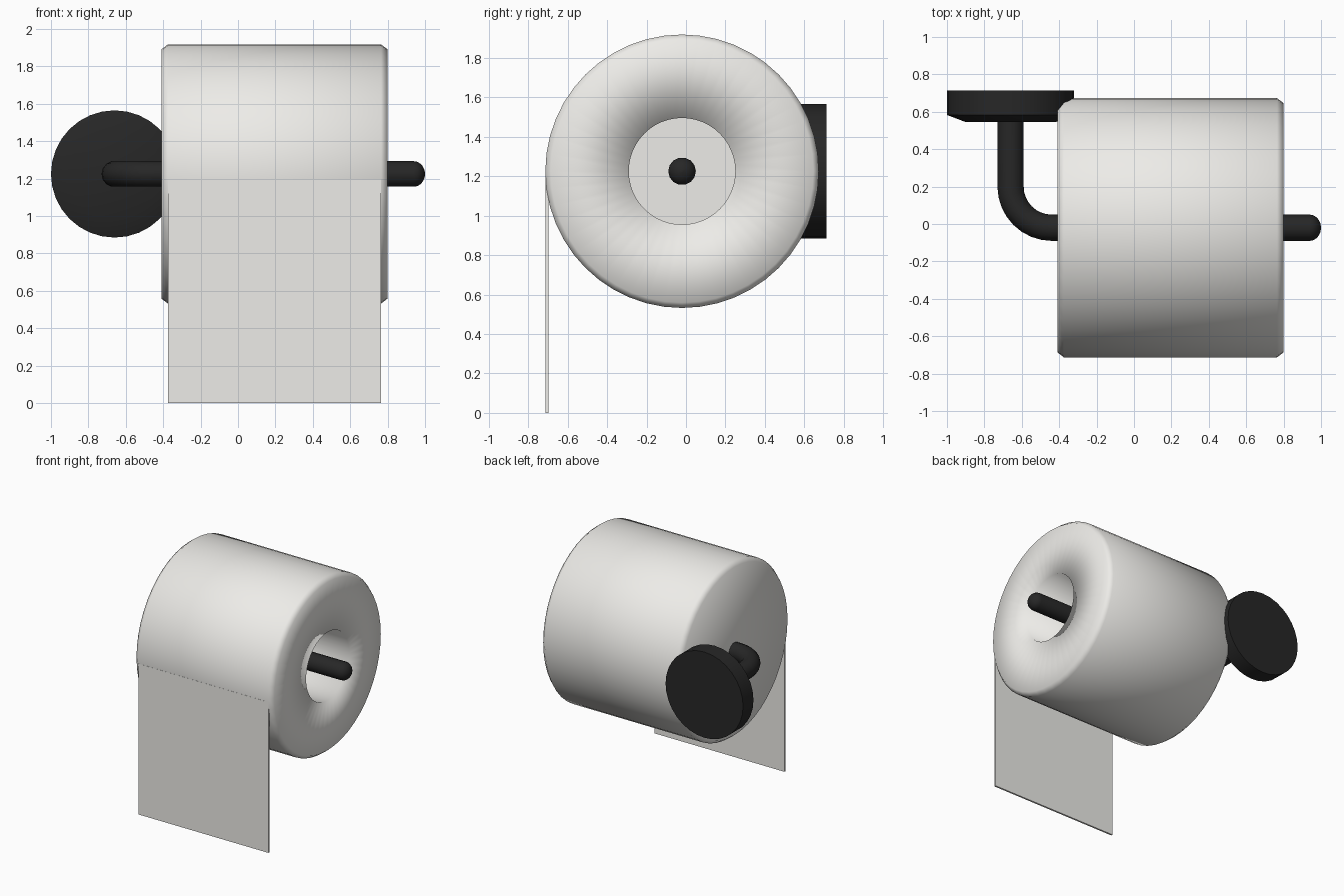
import bpy, bmesh
from math import pi, sin, cos, radians
from mathutils import Matrix

if "Cube" in bpy.data.objects:
    bpy.data.objects.remove(bpy.data.objects["Cube"])

CY, CZ = -0.02, 1.225          # shared axis of roll and rod


def material(name, rgb):
    m = bpy.data.materials.new(name)
    m.diffuse_color = (*rgb, 1)
    m.use_nodes = True
    m.node_tree.nodes["Principled BSDF"].inputs["Base Color"].default_value = m.diffuse_color
    return m


paper_mat = material("paper_white", (0.85, 0.84, 0.81))
black_mat = material("matte_black", (0.02, 0.02, 0.02))


def activate(ob):
    bpy.ops.object.select_all(action='DESELECT')
    ob.select_set(True)
    bpy.context.view_layer.objects.active = ob


def lathe(name, profile, sides, matrix, mat, sharp_last=False):
    """Revolve (height, radius) pairs about local z and cap both ends."""
    bm = bmesh.new()
    rings = [[bm.verts.new((r * cos(2 * pi * i / sides), r * sin(2 * pi * i / sides), h))
              for i in range(sides)] for h, r in profile]
    for a, b in zip(rings, rings[1:]):
        for i in range(sides):
            j = (i + 1) % sides
            bm.faces.new((a[i], a[j], b[j], b[i]))
    bm.faces.new(rings[0][::-1])
    end = bm.faces.new(rings[-1])
    for f in bm.faces:
        f.smooth = True
    if sharp_last:
        for e in end.edges:
            e.smooth = False
    bmesh.ops.recalc_face_normals(bm, faces=bm.faces)
    bm.transform(matrix)
    me = bpy.data.meshes.new(name)
    bm.to_mesh(me)
    bm.free()
    ob = bpy.data.objects.new(name, me)
    bpy.context.collection.objects.link(ob)
    me.materials.append(mat)
    return ob


# Paper roll: chamfered ends, closed left side, deep core hole open on the right
R, HOLE = 0.693, 0.27
lathe("paper_roll",
      [(-0.41, R - 0.027), (-0.375, R), (0.765, R), (0.80, R - 0.027),
       (0.80, HOLE), (-0.40, HOLE)],
      48, Matrix.Translation((0, CY, CZ)) @ Matrix.Rotation(pi / 2, 4, 'Y'),
      paper_mat, sharp_last=True)

# Hanging sheet, tangent to the front of the roll
bpy.ops.mesh.primitive_cube_add(size=1, location=(0.195, -0.705, 0.5975))
sheet = bpy.context.object
sheet.name = "hanging_sheet"
sheet.scale = (1.14, 0.014, 1.195)
bpy.ops.object.transform_apply(location=False, rotation=False, scale=True)
sheet.data.materials.append(paper_mat)

# Wall plate with bevelled front rim
plate = lathe("wall_plate", [(0.545, 0.24), (0.583, 0.34), (0.713, 0.34)], 32,
              Matrix.Translation((-0.66, 0, CZ)) @ Matrix.Rotation(-pi / 2, 4, 'X'), black_mat)
activate(plate)
bpy.ops.object.shade_smooth_by_angle(angle=radians(30))

# Bent rod: straight from plate, quarter bend, then along the roll to a rounded tip
BEND, TIP = 0.22, 0.06
path = [(-0.66, 0.60, 1)]
for i in range(9):
    a = pi + i * pi / 16
    path.append((-0.66 + BEND + BEND * cos(a), CY + BEND + BEND * sin(a), 1))
for i in range(6):
    a = i * pi / 2 / 5
    path.append((1.0 - TIP + TIP * sin(a), CY, max(cos(a), 0.05)))
cu = bpy.data.curves.new("rod", 'CURVE')
cu.dimensions = '3D'
cu.bevel_depth = 0.07
cu.bevel_resolution = 5
cu.use_fill_caps = True
sp = cu.splines.new('POLY')
sp.points.add(len(path) - 1)
for p, (x, y, r) in zip(sp.points, path):
    p.co = (x, y, CZ, 1)
    p.radius = r
rod = bpy.data.objects.new("holder_rod", cu)
bpy.context.collection.objects.link(rod)
activate(rod)
bpy.ops.object.convert(target='MESH')
rod = bpy.context.object
rod.data.materials.clear()
rod.data.materials.append(black_mat)
bpy.ops.object.shade_smooth_by_angle(angle=radians(40))
